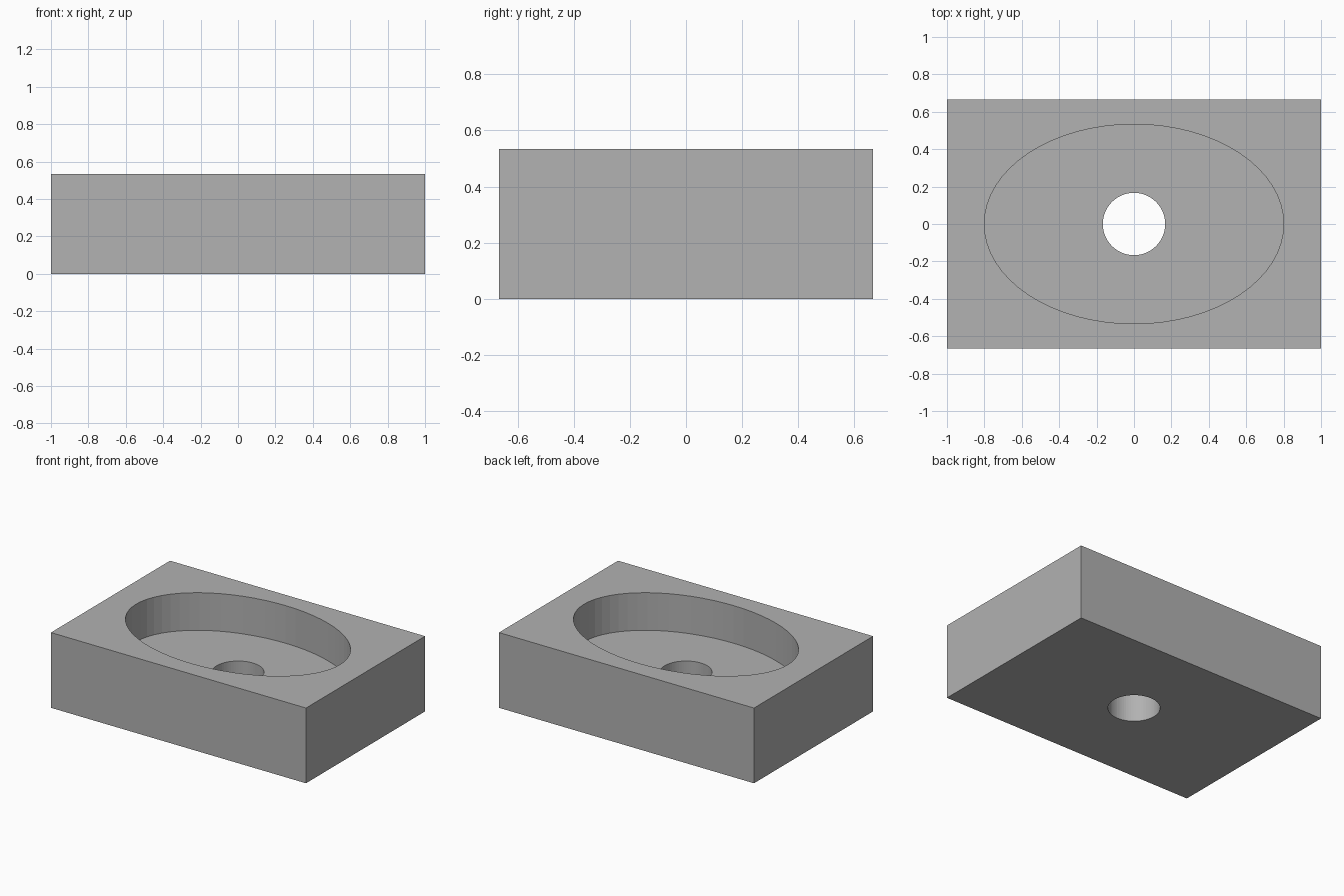
import bpy

if "Cube" in bpy.data.objects:
    bpy.data.objects.remove(bpy.data.objects["Cube"], do_unlink=True)

WIDTH, DEPTH, HEIGHT = 2.0, 4 / 3, 0.5333
FLOOR = HEIGHT / 2
HOLE_RADIUS = 1 / 6

# Single plain grey
grey = bpy.data.materials.new("plain_grey")
grey.use_nodes = True
colour = (0.445, 0.445, 0.445, 1)
grey.diffuse_color = colour
grey.node_tree.nodes["Principled BSDF"].inputs["Base Color"].default_value = colour


def cylinder(name, rx, ry, bottom, top):
    """Upright elliptical cylinder spanning bottom to top."""
    bpy.ops.mesh.primitive_cylinder_add(
        vertices=64, radius=1, depth=1, location=(0, 0, (bottom + top) / 2))
    ob = bpy.context.object
    ob.name = name
    ob.scale = (rx, ry, top - bottom)
    bpy.ops.object.transform_apply(location=False, rotation=False, scale=True)
    ob.data.materials.append(grey)
    return ob


def cut(body, cutter):
    """Subtract the cutter from the body, then discard it."""
    cutter.hide_render = True
    mod = body.modifiers.new("cut", "BOOLEAN")
    mod.operation = "DIFFERENCE"
    mod.solver = "EXACT"
    mod.object = cutter
    bpy.context.view_layer.objects.active = body
    bpy.ops.object.modifier_apply(modifier=mod.name)
    bpy.data.objects.remove(cutter, do_unlink=True)


# Rectangular block
bpy.ops.mesh.primitive_cube_add(size=1, location=(0, 0, HEIGHT / 2))
basin = bpy.context.object
basin.name = "basin_block"
basin.scale = (WIDTH, DEPTH, HEIGHT)
bpy.ops.object.transform_apply(location=False, rotation=False, scale=True)
basin.data.materials.append(grey)

# Oval recess, then the round drain hole through its floor
cut(basin, cylinder("oval_recess", WIDTH * 0.4, DEPTH * 0.4, FLOOR, HEIGHT + 0.2))
cut(basin, cylinder("drain_hole", HOLE_RADIUS, HOLE_RADIUS, -0.2, HEIGHT + 0.2))
